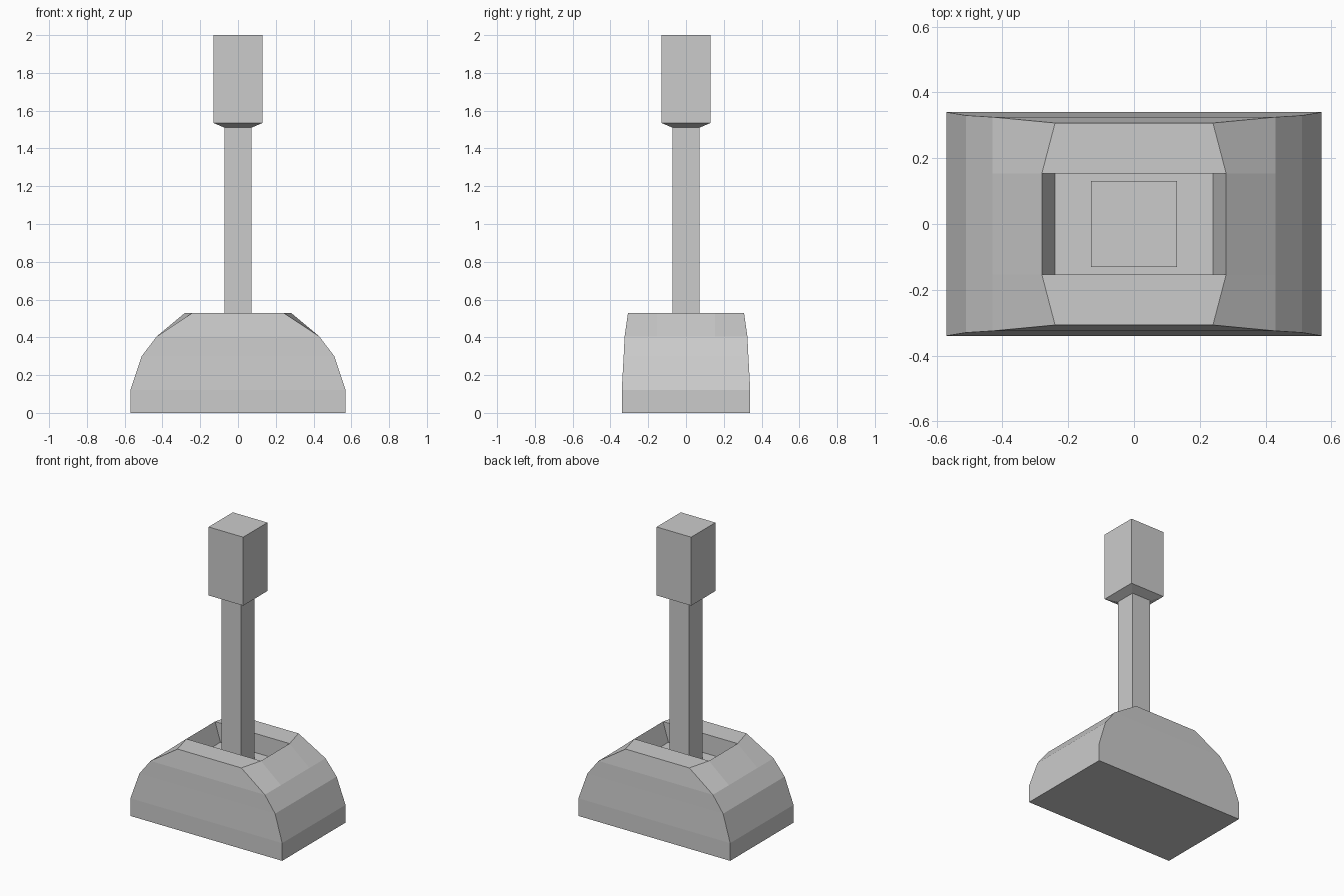
import bpy, bmesh

if "Cube" in bpy.data.objects:
    bpy.data.objects.remove(bpy.data.objects["Cube"])


def finish(name, bm):
    bmesh.ops.recalc_face_normals(bm, faces=bm.faces)
    mesh = bpy.data.meshes.new(name)
    bm.to_mesh(mesh)
    bm.free()
    obj = bpy.data.objects.new(name, mesh)
    bpy.context.collection.objects.link(obj)
    return obj


def bridge(bm, a, b):
    n = len(a)
    for i in range(n):
        j = (i + 1) % n
        bm.faces.new((a[i], a[j], b[j], b[i]))


def square_column(name, profile):
    """Four-sided column from (half width, z) pairs."""
    bm = bmesh.new()
    rings = [[bm.verts.new((sx * r, sy * r, z))
              for sx, sy in ((-1, -1), (1, -1), (1, 1), (-1, 1))]
             for r, z in profile]
    for a, b in zip(rings, rings[1:]):
        bridge(bm, a, b)
    bm.faces.new(rings[0])
    bm.faces.new(rings[-1])
    return finish(name, bm)


# Domed base with a sunken slot between two side rails
SLOT_Y = 0.154
# (corner x, corner y, end x, z)
levels = [(0.57, 0.34, 0.57, 0.0), (0.57, 0.34, 0.57, 0.12),
          (0.51, 0.33, 0.51, 0.30), (0.43, 0.325, 0.43, 0.405),
          (0.24, 0.307, 0.28, 0.53)]
bm = bmesh.new()
rings = []
for cx, cy, ex, z in levels:
    pts = [(-cx, -cy), (cx, -cy), (ex, -SLOT_Y), (ex, SLOT_Y),
           (cx, cy), (-cx, cy), (-ex, SLOT_Y), (-ex, -SLOT_Y)]
    rings.append([bm.verts.new((x, y, z)) for x, y in pts])
for a, b in zip(rings, rings[1:]):
    bridge(bm, a, b)
bm.faces.new(rings[0])
top = rings[-1]
bm.faces.new((top[0], top[1], top[2], top[7]))
bm.faces.new((top[4], top[5], top[6], top[3]))
slot_floor = [bm.verts.new((x, y, 0.40)) for x, y in
              ((0.24, -SLOT_Y), (0.24, SLOT_Y), (-0.24, SLOT_Y), (-0.24, -SLOT_Y))]
bridge(bm, [top[2], top[3], top[6], top[7]], slot_floor)
bm.faces.new(slot_floor)
finish("base", bm)

# Lever shaft and handle grip
square_column("lever_shaft", [(0.072, 0.40), (0.072, 1.51)])
square_column("handle_grip", [(0.072, 1.51), (0.13, 1.535), (0.13, 2.0)])
